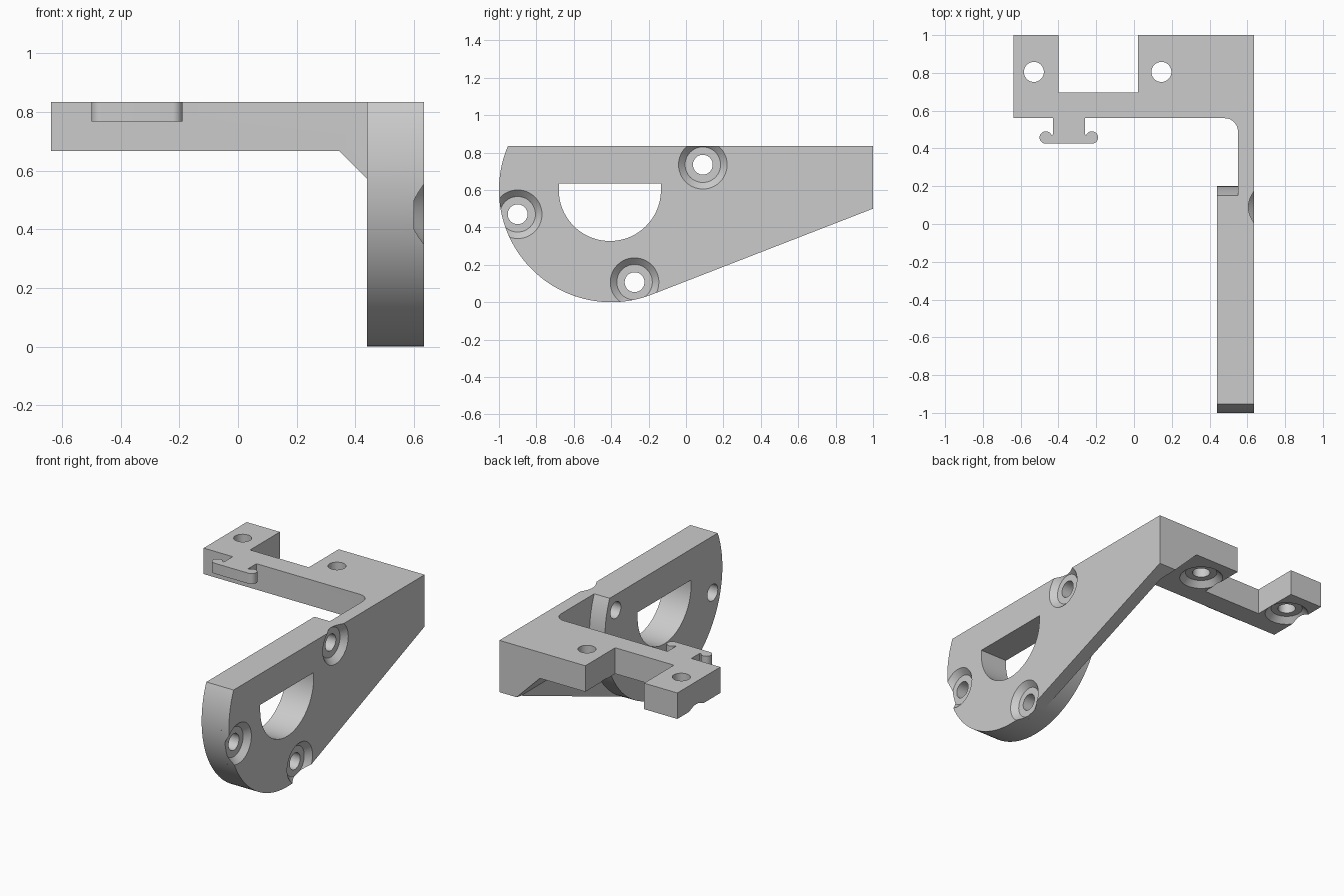
import bpy, bmesh, math
from mathutils import Matrix, Vector

cube = bpy.data.objects.get("Cube")
if cube:
    bpy.data.objects.remove(cube, do_unlink=True)

grey = bpy.data.materials.new("plain grey")
grey.use_nodes = True
grey.diffuse_color = (0.6, 0.6, 0.6, 1)
grey.node_tree.nodes["Principled BSDF"].inputs["Base Color"].default_value = (0.6, 0.6, 0.6, 1)


def arc(cx, cy, r, start, end, steps):
    angles = [math.radians(start + (end - start) * i / steps) for i in range(steps + 1)]
    return [(cx + r * math.cos(a), cy + r * math.sin(a)) for a in angles]


def finish(bm, name):
    bmesh.ops.recalc_face_normals(bm, faces=bm.faces[:])
    mesh = bpy.data.meshes.new(name)
    bm.to_mesh(mesh)
    bm.free()
    mesh.materials.append(grey)
    ob = bpy.data.objects.new(name, mesh)
    bpy.context.collection.objects.link(ob)
    return ob


def prism(name, outline, axis, low, high, clip=None):
    """Extrude a flat outline along the x, y or z axis."""
    place = {"x": lambda p: (low, p[0], p[1]),
             "y": lambda p: (p[0], low, p[1]),
             "z": lambda p: (p[0], p[1], low)}[axis]
    bm = bmesh.new()
    face = bm.faces.new([bm.verts.new(place(p)) for p in outline])
    result = bmesh.ops.extrude_face_region(bm, geom=[face])
    shift = Vector([high - low if a == axis else 0 for a in "xyz"])
    moved = [g for g in result["geom"] if isinstance(g, bmesh.types.BMVert)]
    bmesh.ops.translate(bm, verts=moved, vec=shift)
    if clip:
        geom = bm.verts[:] + bm.edges[:] + bm.faces[:]
        bmesh.ops.bisect_plane(bm, geom=geom, plane_co=clip[0], plane_no=clip[1], clear_outer=True)
        bmesh.ops.holes_fill(bm, edges=[e for e in bm.edges if e.is_boundary])
    return finish(bm, name)


def screw_cutter(name, matrix, sides=48):
    """Countersunk hole: cone, flat seat and through bore, along local +z."""
    bm = bmesh.new()
    rings = []
    for r, z in ((0.14, -0.01), (0.095, 0.035), (0.053, 0.035), (0.053, 0.3)):
        rings.append([bm.verts.new((x, y, z)) for x, y in arc(0, 0, r, 0, 360, sides)[:-1]])
    for a, b in zip(rings, rings[1:]):
        for i in range(sides):
            j = (i + 1) % sides
            bm.faces.new((a[i], a[j], b[j], b[i]))
    bm.faces.new(rings[0])
    bm.faces.new(rings[-1])
    bmesh.ops.transform(bm, matrix=matrix, verts=bm.verts[:])
    return finish(bm, name)


def combine(target, tool, operation):
    mod = target.modifiers.new(operation.lower(), "BOOLEAN")
    mod.operation, mod.solver, mod.object = operation, "EXACT", tool
    bpy.context.view_layer.objects.active = target
    bpy.ops.object.modifier_apply(modifier=mod.name)
    bpy.data.objects.remove(tool, do_unlink=True)


TOP, UNDER = 0.835, 0.667
INNER, OUTER = 0.55, 0.635
CY, CZ, R = -0.4, 0.6, 0.6
rim = math.degrees(math.asin((TOP - CZ) / R))
slope = math.radians(21.2)

# Side plate: rounded front, sloping lower edge towards the back
bracket = prism("bracket", [(1, 0.5), (1, TOP)] + arc(CY, CZ, R, 180 - rim, 291.2, 56),
                "x", INNER, OUTER)

# Thick round boss on the inner side of the plate
boss = prism("boss", arc(CY, CZ, R, 180 - rim, 360 + rim, 96), "x", 0.44, INNER + 0.03)

# Forked arm with a fillet where it meets the plate
arm = prism("arm", [(-0.638, 0.56)] + arc(0.48, 0.49, 0.07, 90, 0, 12) +
            [(0.6, 0.49), (0.6, 1), (0.02, 1), (0.02, 0.695),
             (-0.4, 0.695), (-0.4, 1), (-0.638, 1)], "z", UNDER, TOP)

# Diagonal gusset below the arm, trimmed to the plate's lower edge
gusset = prism("gusset", [(0.345, UNDER), (0.345, 0.7), (0.6, 0.7), (0.6, 0.412)], "y", 0.56, 1,
               clip=((0, 1, 0.5), (0, math.sin(slope), -math.cos(slope))))

# T-shaped hook with rounded, raised tips
mid = -0.345
half = [(0.085, 0.58), (0.085, 0.475), (0.092, 0.468)] + arc(0.122, 0.458, 0.033, 160, -90, 20)
hook = prism("hook", [(mid + x, y) for x, y in half] + [(mid - x, y) for x, y in reversed(half)],
             "z", 0.767, TOP)

for part in (boss, arm, gusset, hook):
    combine(bracket, part, "UNION")

# Half-round window through plate and boss
window = prism("window_cutter", arc(-0.407, 0.6, 0.273, 180, 360, 48) +
               [(-0.134, 0.635), (-0.68, 0.635)], "x", 0.3, 0.8)
combine(bracket, window, "DIFFERENCE")

# Countersunk holes from the outer side and from below the arm
inward = Matrix.Rotation(math.radians(-90), 4, "Y")
for y, z in ((-0.9, 0.47), (-0.275, 0.107), (0.09, 0.735)):
    combine(bracket, screw_cutter("side_hole_cutter", Matrix.Translation((OUTER, y, z)) @ inward),
            "DIFFERENCE")
for x in (-0.53, 0.145):
    combine(bracket, screw_cutter("arm_hole_cutter", Matrix.Translation((x, 0.805, UNDER))),
            "DIFFERENCE")

bpy.ops.object.select_all(action="DESELECT")
bracket.select_set(True)
bpy.context.view_layer.objects.active = bracket
bpy.ops.object.shade_smooth_by_angle(angle=math.radians(25))
